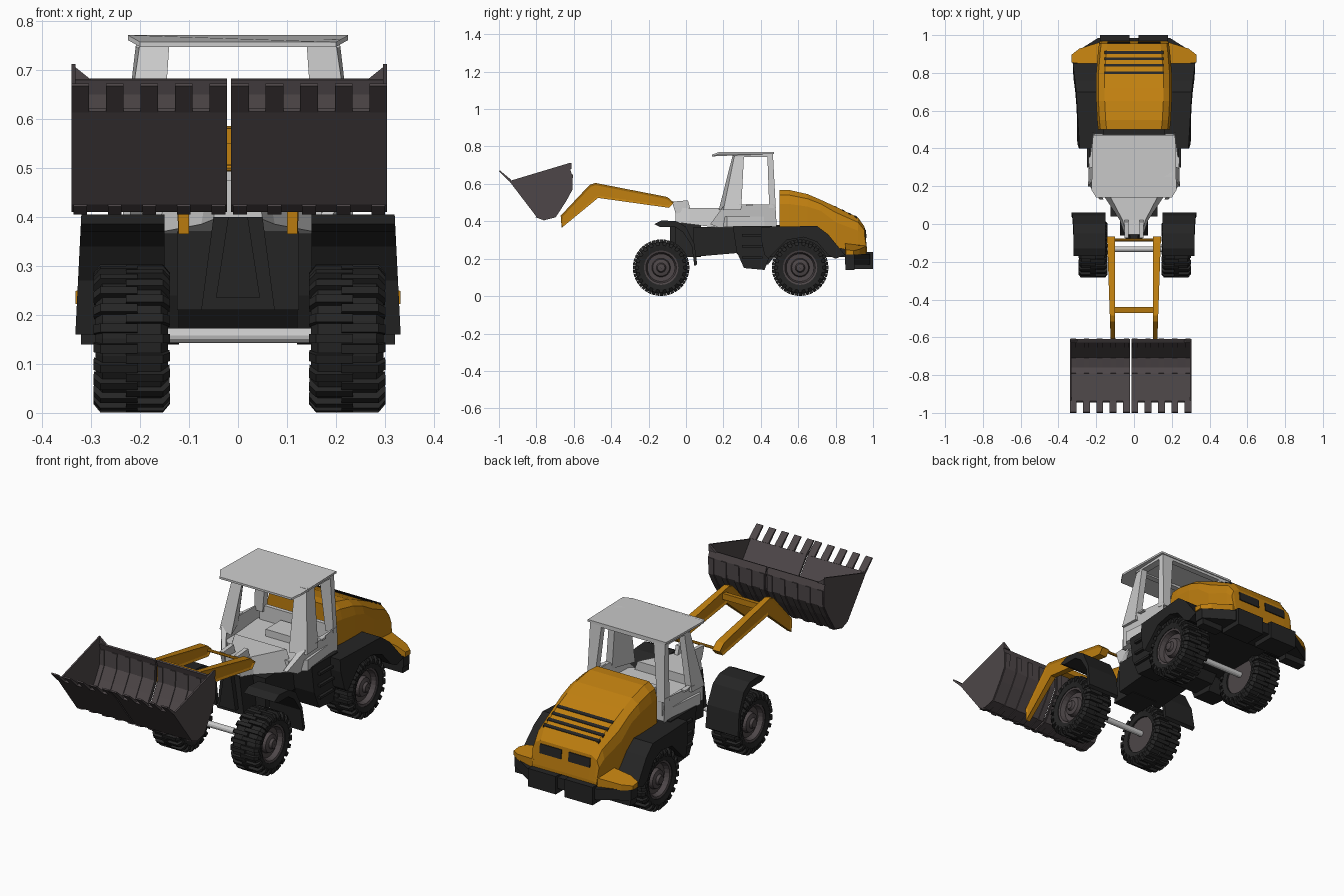
import bpy, bmesh
from math import sin, cos, pi
from mathutils import Vector

if "Cube" in bpy.data.objects:
    bpy.data.objects.remove(bpy.data.objects["Cube"])


def material(name, rgb):
    m = bpy.data.materials.new(name)
    m.diffuse_color = (*rgb, 1)
    m.use_nodes = True
    m.node_tree.nodes["Principled BSDF"].inputs["Base Color"].default_value = m.diffuse_color
    return m


YELLOW = material("yellow_paint", (0.53, 0.215, 0.005))
DARK = material("dark_plastic", (0.018, 0.018, 0.018))
STEEL = material("worn_steel", (0.075, 0.062, 0.065))
GREY = None


def finish(name, bm, mat):
    bmesh.ops.recalc_face_normals(bm, faces=bm.faces)
    me = bpy.data.meshes.new(name)
    bm.to_mesh(me)
    bm.free()
    ob = bpy.data.objects.new(name, me)
    if mat:
        me.materials.append(mat)
    bpy.context.collection.objects.link(ob)
    return ob


def add_loft(bm, rings, closed=False):
    vs = [[bm.verts.new(p) for p in r] for r in rings]
    n = len(vs[0])
    pairs = list(zip(vs, vs[1:])) + ([(vs[-1], vs[0])] if closed else [])
    for a, b in pairs:
        for i in range(n):
            j = (i + 1) % n
            bm.faces.new((a[i], a[j], b[j], b[i]))
    if not closed:
        bm.faces.new(vs[0])
        bm.faces.new(vs[-1])


def loft(name, rings, mat):
    bm = bmesh.new()
    add_loft(bm, rings)
    return finish(name, bm, mat)


def prism(name, pts, x0, x1, mat):
    """Side profile (y, z) extruded in x; x0 / x1 are numbers or functions of (y, z)."""
    f = lambda x, y, z: x(y, z) if callable(x) else x
    return loft(name, [[(f(x, y, z), y, z) for y, z in pts] for x in (x0, x1)], mat)


def box(name, x0, x1, y0, y1, z0, z1, mat):
    return prism(name, [(y0, z0), (y1, z0), (y1, z1), (y0, z1)], x0, x1, mat)


def lathe(name, prof, y, z, mat, x=0, sgn=1, n=24, lugs=None):
    """Closed (x, r) section turned about an x-wise axle, with optional tread lugs."""
    bm = bmesh.new()
    ring = lambda p, a, t=0: [(x + sgn * px, y + r * cos(a) - t * sin(a), z + r * sin(a) + t * cos(a)) for px, r in p]
    add_loft(bm, [ring(prof, 2 * pi * i / n) for i in range(n)], closed=True)
    if lugs:
        for k in range(44):
            s = 1 if k % 2 else -1
            p = [(s * a, r) for a, r in lugs]
            add_loft(bm, [ring(p, 2 * pi * k / 44, t) for t in (-0.009, 0.009)])
    return finish(name, bm, mat)


# Wheels and axles
TYRE = [(-.068, .092), (-.074, .12), (-.06, .139), (.06, .139), (.074, .12), (.068, .092)]
LUG = [(-.012, .134), (-.012, .151), (.064, .151), (.078, .134), (.077, .113), (.055, .13)]
RIM = [(-.06, .001), (-.06, .096), (.066, .096), (.062, .082), (.038, .074), (.036, .05),
       (.055, .045), (.06, .026), (.072, .02), (.074, .001)]
for end, wy in (("front", -.133), ("rear", .61)):
    lathe(end + "_axle", [(-.2, .001), (-.2, .015), (.2, .015), (.2, .001)], wy, .158, GREY, n=12)
    for s in (-1, 1):
        lathe(end + "_tyre", TYRE, wy, .152, DARK, s * .22 + .003, s, lugs=LUG)
        lathe(end + "_rim", RIM, wy, .152, STEEL, s * .22 + .003, s)

# Fenders and side steps
FRONT_F = [(-.17, .385), (-.13, .405), (-.05, .40), (0, .37), (.045, .28), (.06, .17),
           (.045, .16), (.03, .27), (-.015, .34), (-.06, .37), (-.14, .37)]
REAR_F = [(.40, .37), (.70, .375), (.76, .33), (.85, .22), (.80, .20), (.76, .22), (.70, .29),
          (.63, .315), (.54, .30), (.47, .23), (.44, .20), (.42, .22), (.40, .31)]
STEP = [(.25, .375), (.46, .375), (.46, .25), (.42, .14), (.31, .15), (.27, .24)]
for s in (-1, 1):
    prism("front_fender", FRONT_F, s * .15, lambda y, z: s * (.34 - .05 * z), DARK)
    prism("rear_fender", REAR_F, s * .16,
          lambda y, z: s * (.288 + .06 * (y - .4) + .06 * (.375 - z)), DARK)
    prism("side_step", STEP, s * .12, s * .235, DARK)
    for z in (.2, .26, .32):
        box("step_tread", s * .2, s * .25, .30, .41, z, z + .012, DARK)

# Chassis
loft("front_frame", [[(-.05, y, .40), (.05, y, .40), (.075, y, .21), (-.075, y, .21)] for y in (-.06, .08)], DARK)
loft("front_frame_rib", [[(-.02, y, .40), (.02, y, .40), (.045, y, .235), (-.045, y, .235)] for y in (-.085, -.06)], DARK)
prism("centre_chassis", [(.04, .37), (.04, .21), (.27, .23), (.32, .17), (.44, .17), (.48, .22), (.48, .37)], -.125, .125, DARK)
box("rear_chassis", -.165, .165, .45, .88, .21, .38, DARK)

# Rear bumper with two hanging blocks, and corner covers above
PLAN = [(-.325, .85), (-.325, .9), (-.19, .985), (.19, .985), (.325, .9), (.325, .85)]
loft("rear_bumper", [[(x, y, z) for x, y in PLAN] for z in (.17, .225)], DARK)
for s in (-1, 1):
    box("bumper_block", s * .025, s * .18, .88, 1.0, .145, .235, DARK)
    box("bumper_side_block", s * .20, s * .32, .852, .90, .14, .2, DARK)
    CORNER = [(.17, .85, .285), (.29, .85, .268), (.332, .855, .248), (.332, .895, .243), (.29, .928, .25), (.17, .966, .27)]
    loft("corner_cover", [[(s * x, y, z or t) for x, y, t in CORNER] for z in (.222, 0)], YELLOW)

# Engine hood
HOOD = [(.50, .19, .37, .568), (.55, .195, .37, .568), (.65, .2, .37, .545), (.72, .2, .36, .515),
        (.80, .2, .26, .478), (.92, .19, .235, .42), (.955, .185, .235, .37), (.968, .18, .235, .25)]
loft("engine_hood", [[(-w, y, b), (-w, y, b + (t - b) * .62), (-w + .012, y, b + (t - b) * .86), (-w + .045, y, t),
                      (w - .045, y, t), (w - .012, y, b + (t - b) * .86), (w, y, b + (t - b) * .62), (w, y, b)]
                     for y, w, b, t in HOOD], YELLOW)
for y in (.80, .84, .875, .908):
    z = .479 - (y - .80) * .483
    prism("hood_vent", [(y - .007, z - .01), (y + .007, z - .016), (y + .007, z - .002), (y - .007, z + .005)],
          -.155, .155, DARK)
for s in (-1, 1):
    prism("rear_grille", [(.95, .355), (.961, .355), (.9665, .31), (.95, .31)], s * .02, s * .14, DARK)

# Cab body: nose, floor, side walls, back wall
loft("cab_nose", [[(-w, y, b), (w, y, b), (w * .8, y, t), (-w * .8, y, t)] for y, w, b, t in
                  [(-.055, .05, .395, .475), (.02, .075, .385, .47), (.18, .18, .365, .47)]], GREY)
for s in (-1, 1):
    prism("arm_pivot_bracket", [(-.055, .44), (-.075, .505), (.01, .512), (.025, .46)], s * .03, s * .05, GREY)
loft("cab_floor", [[(-.17, .16, z), (.17, .16, z), (.235, .22, z), (.21, .47, z), (-.21, .47, z), (-.235, .22, z)]
                   for z in (.37, .425)], GREY)
box("cab_back_wall", -.2, .2, .455, .475, .40, .50, GREY)
box("seat_base", -.07, .07, .32, .44, .42, .46, GREY)
for s in (-1, 1):
    prism("cab_side", [(.13, .385), (.17, .368), (.485, .368), (.478, .49), (.30, .49), (.20, .48)],
          lambda y, z: s * (.215 - max(0, .22 - y) * .6),
          lambda y, z: s * (.25 - abs(y - .22) * (.75 if y < .22 else .13)), GREY)
    loft("front_pillar", [[(s * x, y, .46) for x, y in ((.16, .175), (.243, .2), (.24, .295), (.205, .295))],
                          [(s * x, y, .755) for x, y in ((.14, .25), (.2, .26), (.208, .31), (.175, .31))]], GREY)
    loft("rear_pillar", [[(s * x, y, .47) for x, y in ((.175, .445), (.22, .445), (.215, .48), (.175, .48))],
                         [(s * x, y, .755) for x, y in ((.145, .435), (.208, .435), (.208, .465), (.145, .465))]], GREY)
    box("door_handle", s * .22, s * .242, .32, .355, .483, .492, GREY)

# Roof: thin panel whose front edge dips, with a frame underneath
ROOF = [(-.2, .14), (.2, .14), (.225, .18), (.218, .47), (-.218, .47), (-.225, .18)]
loft("roof", [[(x, y, z - (.014 if y < .15 else 0)) for x, y in ROOF] for z in (.761, .771)], GREY)
for s in (-1, 1):
    box("roof_rail", s * .17, s * .208, .26, .465, .745, .763, GREY)
for y in (.25, .435):
    box("roof_cross_rail", -.2, .2, y, y + .03, .748, .763, GREY)

# Loader arms with recessed side panels, cross members
ARM = [(-.065, .50), (-.10, .53), (-.485, .605), (-.515, .595), (-.67, .43), (-.665, .365), (-.47, .525), (-.09, .472)]
for s in (-1, 1):
    arm = prism("loader_arm", ARM, lambda y, z: s * .10, lambda y, z: s * (.122 + .035 * (y + .66)), YELLOW)
    bm = bmesh.new()
    bm.from_mesh(arm.data)
    bm.normal_update()
    caps = [f for f in bm.faces if len(f.verts) > 4]
    bmesh.ops.inset_individual(bm, faces=caps, thickness=.012, depth=-.005)
    bm.to_mesh(arm.data)
    bm.free()
prism("arm_cross_beam", [(-.47, .55), (-.44, .555), (-.44, .585), (-.47, .58)], -.105, .105, YELLOW)
lathe("arm_pivot_bar", [(-.12, .001), (-.12, .007), (.12, .007), (.12, .001)], -.085, .50, YELLOW, n=8)

# Bucket: two half shells with end plates, teeth and wear strips
CURVE = [Vector(p) for p in ((-.945, .615), (-.80, .425), (-.76, .41), (-.70, .425), (-.645, .51),
                             (-.612, .57), (-.61, .65), (-.62, .682))]


def offset(pts, d):
    out = []
    for i, p in enumerate(pts):
        t = (pts[min(i + 1, len(pts) - 1)] - pts[max(i - 1, 0)]).normalized()
        out.append(p + Vector((-t.y, t.x)) * d)
    return out


SHELL = CURVE + offset(CURVE, .010)[::-1]
STRIP = offset(CURVE, -.005)[1:7] + offset(CURVE, .014)[1:7][::-1]
TOOTH = [(-.945, .613), (-1.0, .667), (-.995, .672), (-.935, .622)]
for s in (-1, 1):
    inner, outer = -.018 + s * .004, -.018 + s * .322
    prism("bucket_shell", SHELL, inner, outer, STEEL)
    prism("bucket_end_plate", [*CURVE, (-.622, .712)], outer, outer - s * .008, STEEL)
    loft("bucket_corner", [[(outer, y, .68), (outer, y, .712), (outer - s * .04, y, .68)] for y in (-.625, -.613)], STEEL)
    for i in range(5):
        a = inner + s * i * .0705
        prism("bucket_tooth", TOOTH, a, a + s * .036, STEEL)
        prism("bucket_wear_strip", STRIP, a + s * .004, a + s * .032, STEEL)
